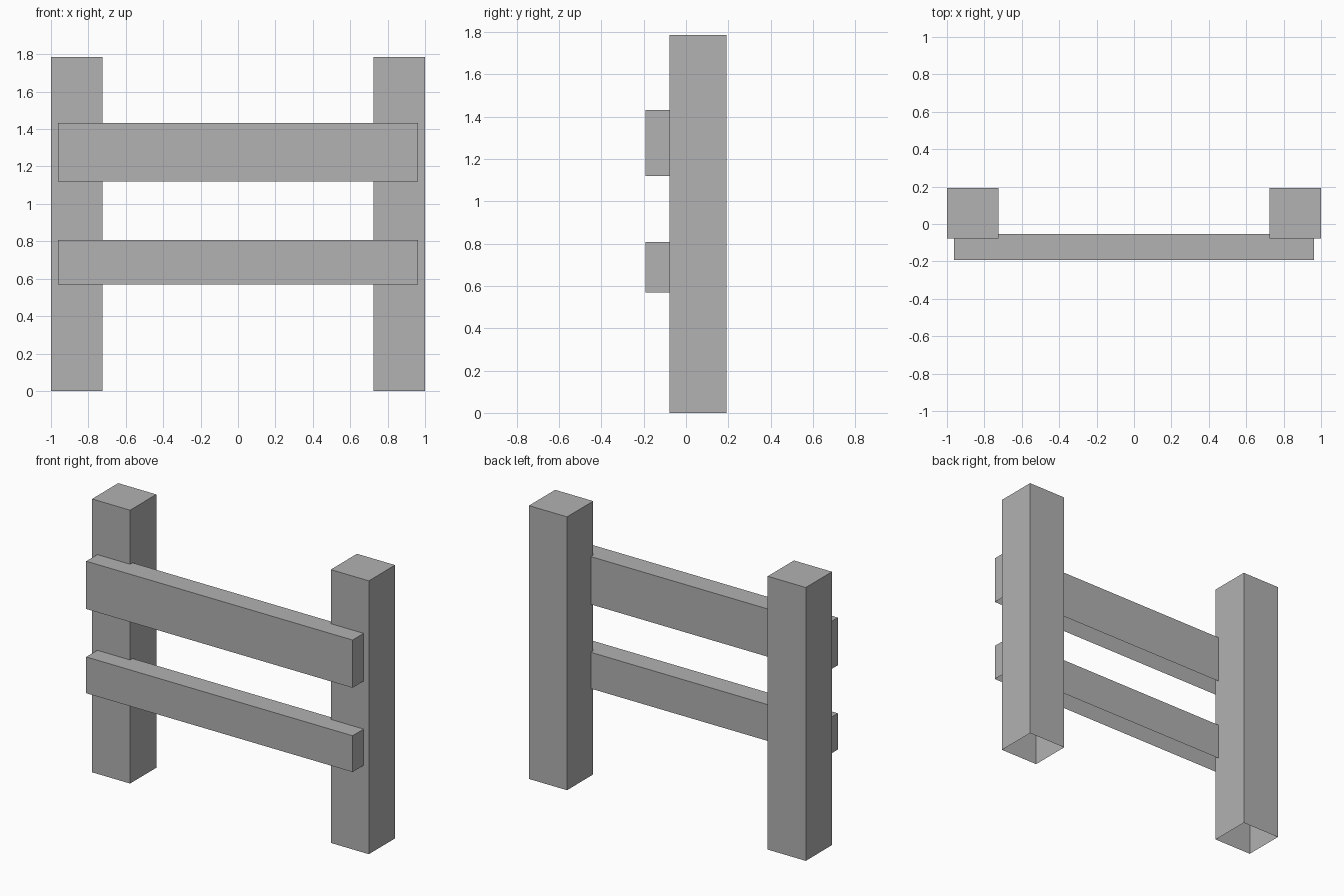
import bpy
import bmesh
from mathutils import Vector

cube = bpy.data.objects.get("Cube")
if cube:
    bpy.data.objects.remove(cube, do_unlink=True)

# Single plain grey
grey = bpy.data.materials.new("plain grey")
grey.use_nodes = True
colour = (0.445, 0.445, 0.445, 1)
grey.diffuse_color = colour
grey.node_tree.nodes["Principled BSDF"].inputs["Base Color"].default_value = colour


def open_box(name, low, high):
    """Box between two corners, without its underside."""
    low, high = Vector(low), Vector(high)
    size, centre = high - low, (low + high) / 2
    bm = bmesh.new()
    bmesh.ops.create_cube(bm, size=1)
    for v in bm.verts:
        v.co = v.co * size + centre
    bm.normal_update()
    underside = [f for f in bm.faces if f.normal.z < -0.9]
    bmesh.ops.delete(bm, geom=underside, context='FACES_ONLY')
    mesh = bpy.data.meshes.new(name)
    bm.to_mesh(mesh)
    bm.free()
    mesh.materials.append(grey)
    obj = bpy.data.objects.new(name, mesh)
    bpy.context.collection.objects.link(obj)
    return obj


# Upright posts
open_box("left_post", (0.725, -0.078, 0), (1, 0.192, 1.785))
open_box("right_post", (-1, -0.078, 0), (-0.725, 0.192, 1.785))

# Rails set slightly into the front of the posts
for name, bottom, top in (("lower_rail", 0.57, 0.807), ("upper_rail", 1.12, 1.432)):
    open_box(name, (-0.962, -0.192, bottom), (0.962, -0.053, top))
